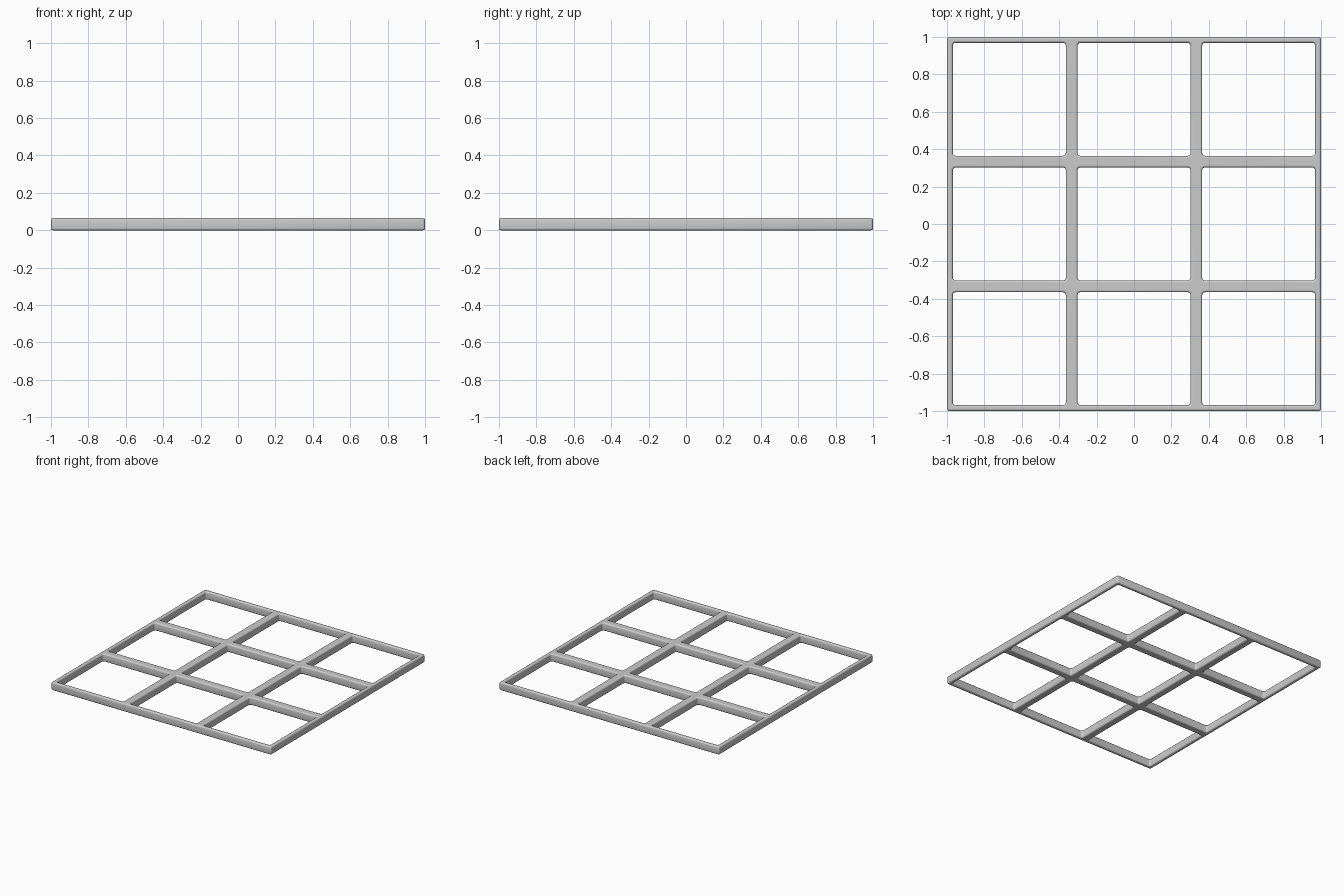
import bpy, math

if "Cube" in bpy.data.objects:
    bpy.data.objects.remove(bpy.data.objects["Cube"])

HALF_BAR = 0.0315     # half width of an inner bar; the rim is one half bar wide
HEIGHT = 0.065
BEVEL = 0.010
CELL = 2 / 3


def rounded_square(cx, cy, half, radius, steps):
    """Outline of a square with rounded corners."""
    pts = []
    for k, (sx, sy) in enumerate([(1, 1), (-1, 1), (-1, -1), (1, -1)]):
        for i in range(steps + 1):
            a = math.radians(90 * k + 90 * i / steps)
            pts.append((cx + sx * (half - radius) + radius * math.cos(a),
                        cy + sy * (half - radius) + radius * math.sin(a)))
    return pts


def add_outline(curve, pts):
    s = curve.splines.new('POLY')
    s.points.add(len(pts) - 1)
    for p, (x, y) in zip(s.points, pts):
        p.co = (x, y, 0, 1)
    s.use_cyclic_u = True


# Lattice: filled outline with nine window openings, softened edges.
# Outlines are drawn inset by the bevel, which grows them back to size.
curve = bpy.data.curves.new("lattice_frame", 'CURVE')
curve.dimensions = '2D'
curve.fill_mode = 'BOTH'
add_outline(curve, rounded_square(0, 0, 1 - BEVEL, 0.004, 3))
for i in (-1, 0, 1):
    for j in (-1, 0, 1):
        add_outline(curve, rounded_square(i * CELL, j * CELL,
                                          CELL / 2 - HALF_BAR + BEVEL, 0.024, 5))
curve.extrude = HEIGHT / 2 - BEVEL
curve.bevel_depth = BEVEL
curve.bevel_resolution = 2

frame = bpy.data.objects.new("lattice_frame", curve)
bpy.context.collection.objects.link(frame)
frame.location.z = HEIGHT / 2

# Turn into a smooth shaded mesh
bpy.context.view_layer.objects.active = frame
frame.select_set(True)
bpy.ops.object.convert(target='MESH')
bpy.ops.object.shade_smooth_by_angle(angle=math.radians(35))
